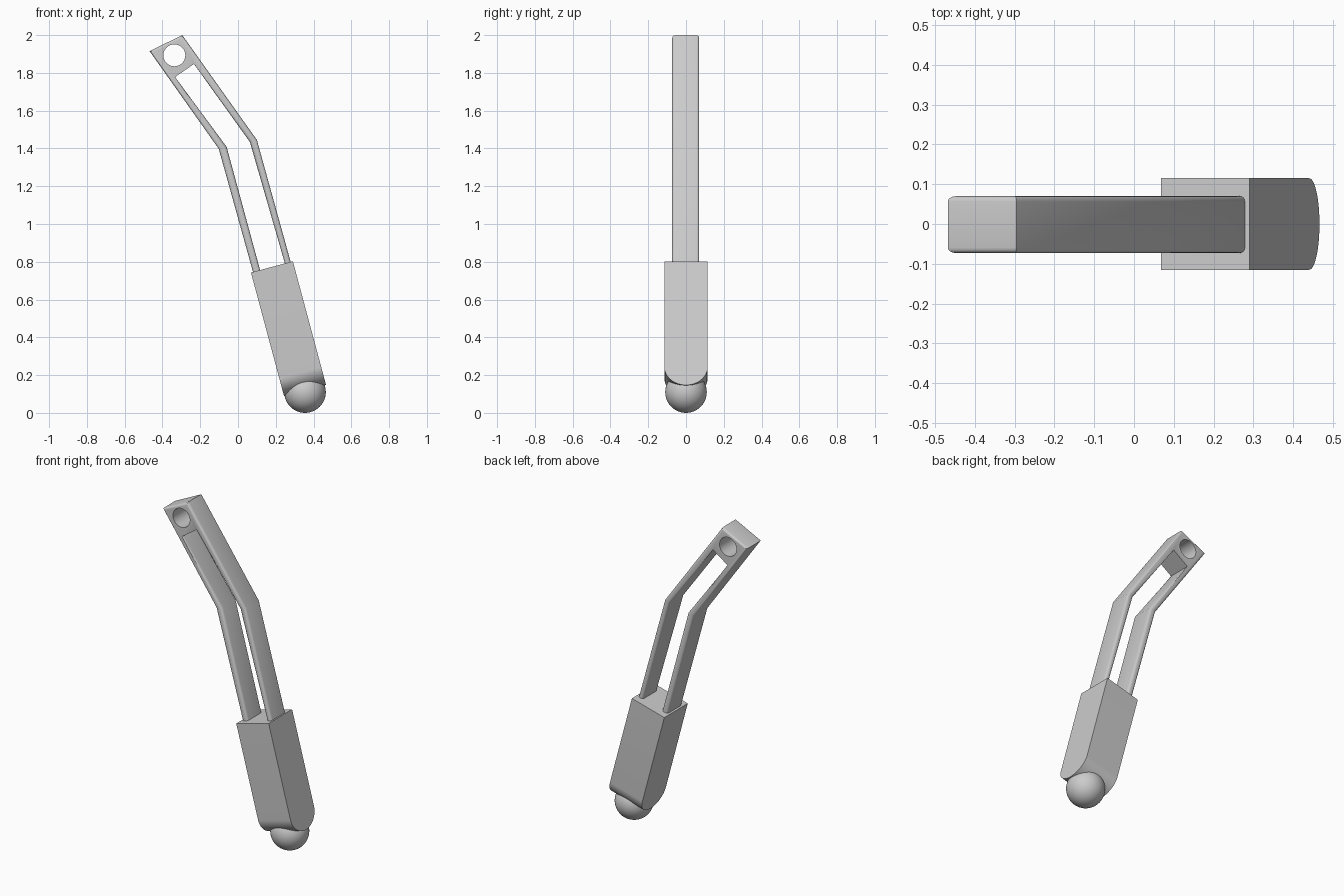
import bpy, bmesh, math
from mathutils import Matrix, Vector

cube = bpy.data.objects.get("Cube")
if cube:
    bpy.data.objects.remove(cube, do_unlink=True)

GREY = (0.6, 0.6, 0.6, 1.0)
grey = bpy.data.materials.new("light grey")
grey.use_nodes = True
grey.diffuse_color = GREY
grey.node_tree.nodes["Principled BSDF"].inputs["Base Color"].default_value = GREY


def make_object(name, bm):
    """Turn a bmesh into a linked object with the grey material."""
    bmesh.ops.recalc_face_normals(bm, faces=bm.faces)
    mesh = bpy.data.meshes.new(name)
    bm.to_mesh(mesh)
    bm.free()
    mesh.materials.append(grey)
    obj = bpy.data.objects.new(name, mesh)
    bpy.context.collection.objects.link(obj)
    return obj


def select(obj):
    bpy.ops.object.select_all(action='DESELECT')
    obj.select_set(True)
    bpy.context.view_layer.objects.active = obj


def smooth(obj):
    select(obj)
    bpy.ops.object.shade_smooth_by_angle(angle=math.radians(32))


def prism(points, offset):
    """Extrude a flat outline along the offset vector."""
    bm = bmesh.new()
    face = bm.faces.new([bm.verts.new(p) for p in points])
    new = bmesh.ops.extrude_face_region(bm, geom=[face], use_keep_orig=True)["geom"]
    moved = [v for v in new if isinstance(v, bmesh.types.BMVert)]
    bmesh.ops.translate(bm, verts=moved, vec=offset)
    return bm


# Handle block: leaning box with a rounded lower end
HALF, LENGTH, ROUND, STEPS = 0.115, 0.678, 0.1, 32
outline = [(-HALF, HALF, LENGTH), (-HALF, -HALF, LENGTH)]
for i in range(STEPS + 1):
    a = math.pi * i / STEPS
    outline.append((-HALF, -HALF * math.cos(a), ROUND * (1 - math.sin(a))))
bm = prism(outline, Vector((2 * HALF, 0, 0)))
lean = Matrix.Translation((0.355, 0, 0.118)) @ Matrix.Rotation(math.radians(-15), 4, 'Y')
bmesh.ops.transform(bm, matrix=lean, verts=bm.verts)
smooth(make_object("handle_block", bm))

# Ball set in the rounded end
bm = bmesh.new()
bmesh.ops.create_uvsphere(bm, u_segments=48, v_segments=24, radius=0.11,
                          matrix=Matrix.Translation((0.355, 0, 0.11)))
smooth(make_object("end_ball", bm))

# Bent fork: two bars joined by the head
FRONT, DEPTH = -0.073, 0.143
left_edge = [(0.095, 0.69), (-0.102, 1.398), (-0.468, 1.915)]
right_edge = [(-0.295, 2.0), (0.1, 1.445), (0.298, 0.73)]
right_inner = [(0.263, 0.74), (0.063, 1.434), (-0.233, 1.847)]
left_inner = [(-0.333, 1.778), (-0.06, 1.408), (0.132, 0.70)]
fork = left_edge + right_edge + right_inner + left_inner
bm = prism([(x, FRONT, z) for x, z in fork], Vector((0, DEPTH, 0)))


def is_rim(edge):
    """Front and back rim edges, apart from the slot top and the buried ends."""
    a, b = (v.co for v in edge.verts)
    if abs(a.y - b.y) > 0.01 or max(a.z, b.z) < 0.8:
        return False
    ends = {round(a.z, 3), round(b.z, 3)}
    return ends != {1.847, 1.778}


bmesh.ops.bevel(bm, geom=[e for e in bm.edges if is_rim(e)], offset=0.014,
                offset_type='OFFSET', segments=4, profile=0.5, affect='EDGES')
arm = make_object("bent_fork", bm)

# Round hole through the head
bm = bmesh.new()
bmesh.ops.create_cone(bm, cap_ends=True, segments=48, radius1=0.058, radius2=0.058, depth=0.5,
                      matrix=Matrix.Translation((-0.337, 0, 1.893)) @ Matrix.Rotation(math.pi / 2, 4, 'X'))
cutter = make_object("hole_cutter", bm)
cutter.hide_render = True
cut = arm.modifiers.new("hole", 'BOOLEAN')
cut.operation = 'DIFFERENCE'
cut.solver = 'EXACT'
cut.object = cutter
select(arm)
bpy.ops.object.modifier_apply(modifier=cut.name)
bpy.data.objects.remove(cutter, do_unlink=True)
smooth(arm)
